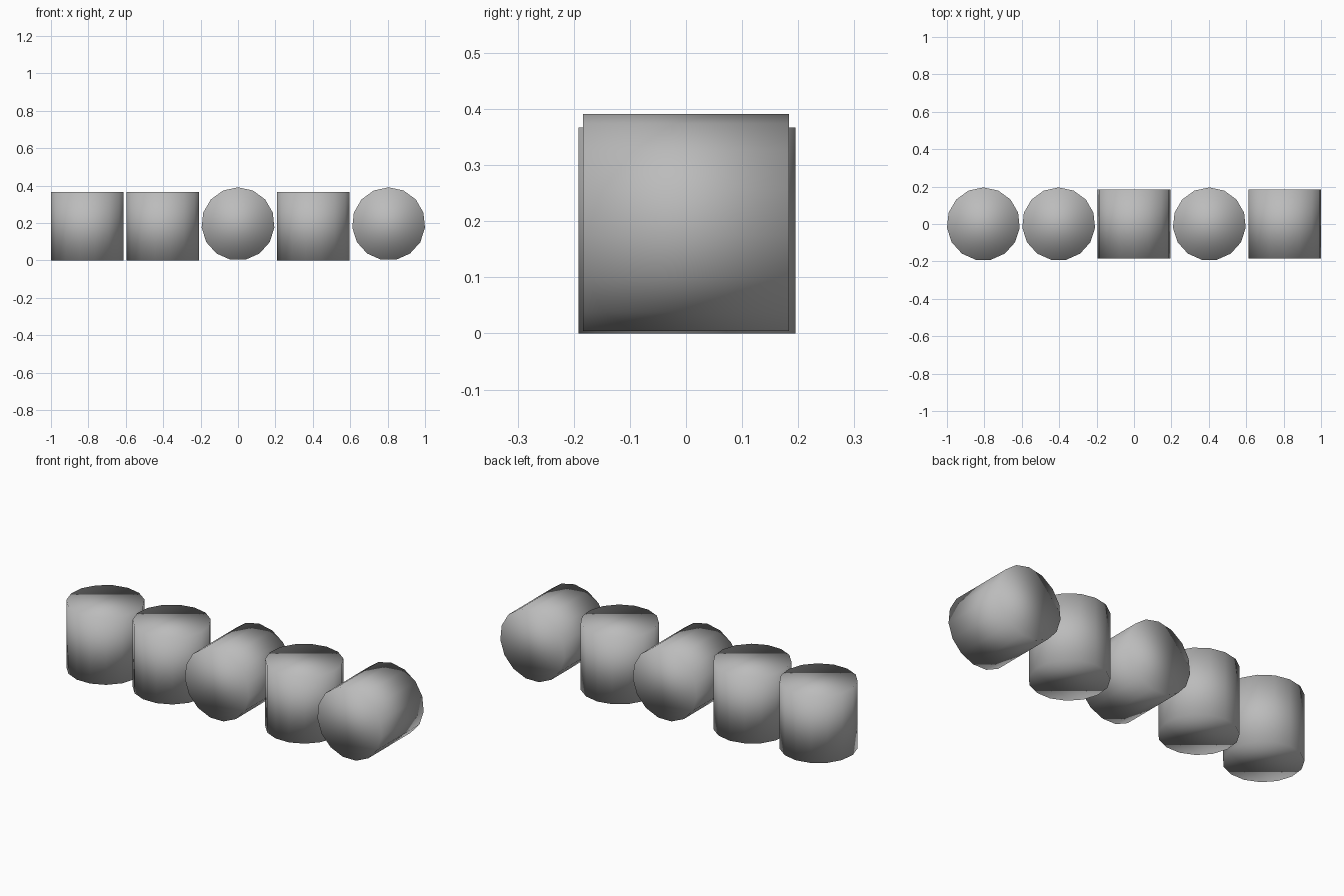
import bpy
import math

if "Cube" in bpy.data.objects:
    bpy.data.objects.remove(bpy.data.objects["Cube"])

# Single plain grey for every barrel
grey = bpy.data.materials.new("plain_grey")
grey.diffuse_color = (0.5, 0.5, 0.5, 1.0)
grey.use_nodes = True
grey.node_tree.nodes["Principled BSDF"].inputs["Base Color"].default_value = grey.diffuse_color

SIDES = 15
RADIUS = 0.1955
LENGTH = 0.367
SPACING = 0.4027


def barrel(name, x, lying):
    """A softly shaded cylinder, standing upright or lying along y."""
    z = RADIUS if lying else LENGTH / 2
    rotation = (math.pi / 2, 0, 0) if lying else (0, 0, 0)
    bpy.ops.mesh.primitive_cylinder_add(
        vertices=SIDES, radius=RADIUS, depth=LENGTH,
        location=(x, 0, z), rotation=rotation)
    ob = bpy.context.object
    ob.name = name
    ob.data.materials.append(grey)
    # Smooth everywhere, so the shading also rolls over the rims
    bpy.ops.object.shade_smooth()


# Row of five barrels: standing, standing, lying, standing, lying
for i, lying in enumerate((False, False, True, False, True)):
    kind = "lying" if lying else "standing"
    barrel(f"{kind}_barrel_{i + 1}", (i - 2) * SPACING, lying)
